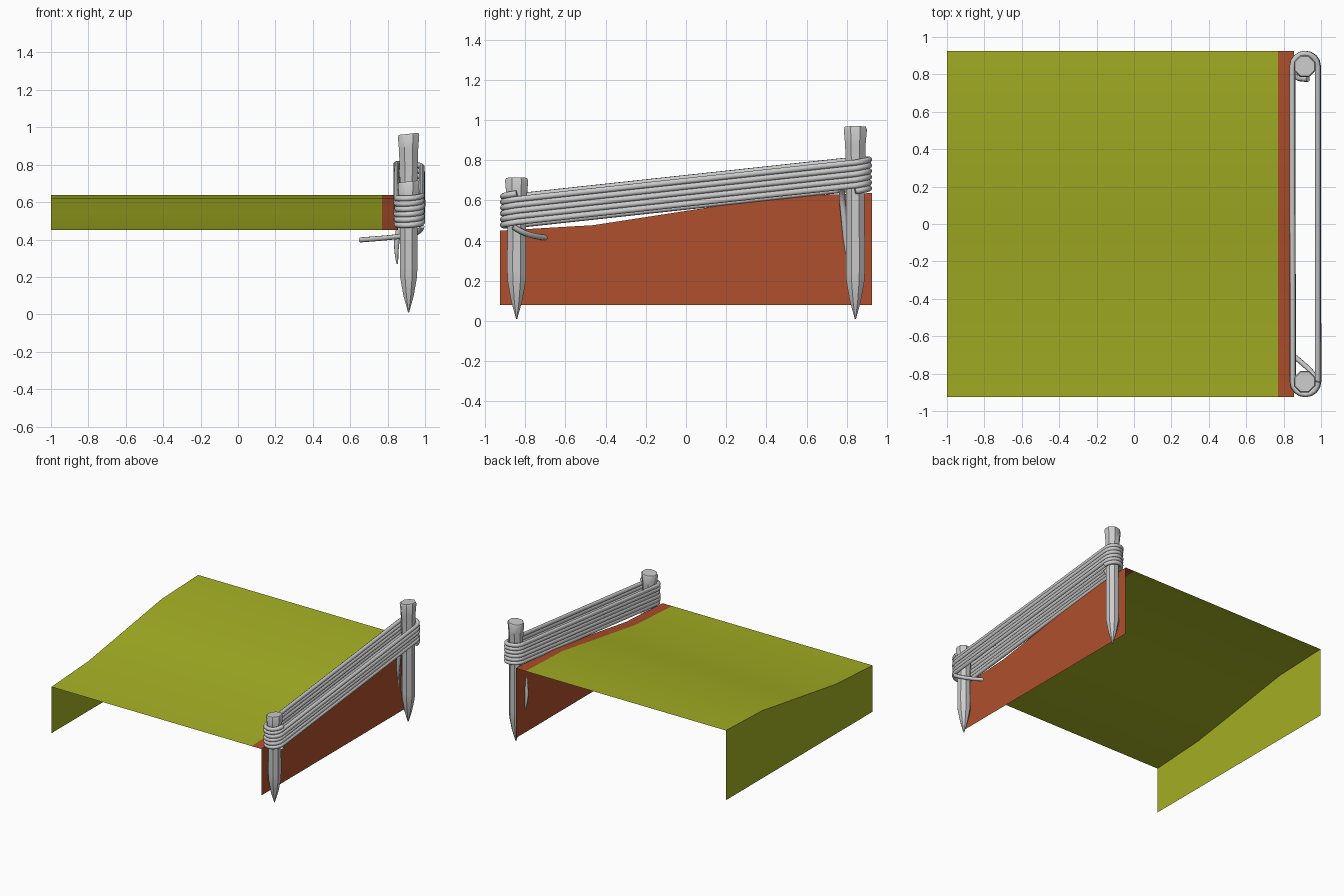
import bpy, bmesh, math
from mathutils import Vector

if "Cube" in bpy.data.objects:
    bpy.data.objects.remove(bpy.data.objects["Cube"])


def material(name, rgb):
    m = bpy.data.materials.new(name)
    m.use_nodes = True
    m.diffuse_color = (*rgb, 1)
    m.node_tree.nodes["Principled BSDF"].inputs["Base Color"].default_value = (*rgb, 1)
    return m


GRASS = material("olive grass", (0.37, 0.43, 0.017))
EARTH = material("red earth", (0.43, 0.08, 0.026))
GREY = material("plain grey", (0.6, 0.6, 0.6))


def finish(obj, angle=40):
    bpy.ops.object.select_all(action="DESELECT")
    obj.select_set(True)
    bpy.context.view_layer.objects.active = obj
    bpy.ops.object.shade_smooth_by_angle(angle=math.radians(angle))


def mesh_object(name, bm, *mats):
    me = bpy.data.meshes.new(name)
    bm.to_mesh(me)
    bm.free()
    for m in mats:
        me.materials.append(m)
    obj = bpy.data.objects.new(name, me)
    bpy.context.collection.objects.link(obj)
    finish(obj)
    return obj


# Ground: an open sheet, sloping up to the back, with a skirt on each side
HALF, EDGE, SEAM, BASE = 0.925, 0.855, 0.77, 0.08
SLOPE = [(0, 0.45), (0.25, 0.477), (0.5, 0.548), (0.75, 0.62), (1, 0.637)]
bm = bmesh.new()
rows = []
for t, z in SLOPE:
    y = -HALF + 2 * HALF * t
    section = [(-1, BASE), (-1, z), (SEAM, z), (EDGE, z), (EDGE, BASE)]
    rows.append([bm.verts.new((x, y, h)) for x, h in section])
for a, b in zip(rows, rows[1:]):
    for i in range(len(a) - 1):
        f = bm.faces.new((a[i], a[i + 1], b[i + 1], b[i]))
        f.material_index = 1 if f.calc_center_median().x > SEAM else 0
mesh_object("ground_sheet", bm, GRASS, EARTH)

# Stakes: pointed below, flared and bevelled on top
POST_X, POST_Y = 0.912, 0.843


def stake(name, y, top, sides=8):
    profile = [(0.003, 0.01), (0.03, 0.1), (0.049, 0.2), (0.051, 0.25),
               (0.05, top * 0.72), (0.055, top - 0.09), (0.062, top - 0.012),
               (0.056, top)]
    bm = bmesh.new()
    rings = []
    for r, z in profile:
        ring = []
        for i in range(sides):
            a = math.tau * (i + 0.5) / sides
            tilt = 0.006 * math.cos(a) if z > top - 0.05 else 0
            ring.append(bm.verts.new((POST_X + r * math.cos(a), y + r * math.sin(a), z + tilt)))
        rings.append(ring)
    for a, b in zip(rings, rings[1:]):
        for i in range(sides):
            j = (i + 1) % sides
            bm.faces.new((a[i], a[j], b[j], b[i]))
    bm.faces.new(rings[-1])
    bm.faces.new(rings[0][::-1])
    mesh_object(name, bm, GREY)


stake("front_stake", -POST_Y, 0.71)
stake("back_stake", POST_Y, 0.965)


# Ropes: round tubes along a path
def rope(name, points, radius=0.0155, kind="POLY", tip=1.0):
    cu = bpy.data.curves.new(name, "CURVE")
    cu.dimensions = "3D"
    cu.bevel_depth = radius
    cu.bevel_resolution = 2
    cu.use_fill_caps = True
    cu.resolution_u = 6
    sp = cu.splines.new(kind)
    sp.points.add(len(points) - 1)
    for p, co in zip(sp.points, points):
        p.co = (*co, 1)
    sp.points[-1].radius = tip
    if kind == "NURBS":
        sp.order_u = 3
        sp.use_endpoint_u = True
    cu.materials.append(GREY)
    obj = bpy.data.objects.new(name, cu)
    bpy.context.collection.objects.link(obj)
    bpy.ops.object.select_all(action="DESELECT")
    obj.select_set(True)
    bpy.context.view_layer.objects.active = obj
    bpy.ops.object.convert(target="MESH")
    finish(bpy.context.object, 60)


# Rope coil: a long loop around both stakes, climbing turn by turn
TURNS, ARC, RING = 6, 8, 0.068
path = []
for turn in range(TURNS):
    for end in (0, 1):
        for k in range(ARC + 1):
            a = math.pi * (end + k / ARC)
            side = 1 if end == 0 else -1
            y = side * POST_Y + RING * math.sin(a)
            x = POST_X + 0.004 + RING * math.cos(a)
            climb = turn + (end + k / ARC) / 2
            rise = 0.455 + 0.2 * (y + HALF) / (2 * HALF)
            wobble = 0.002 * math.sin(turn * 2.3 + end)
            path.append(Vector((x + wobble, y, rise + 0.0285 * climb)))
rope("rope_coil", path)

# Loose rope ends
rope("front_rope_end", [(0.984, -0.86, 0.47), (0.975, -0.81, 0.435),
                        (0.85, -0.7, 0.412), (0.655, -0.55, 0.398)], 0.014, "NURBS")
rope("back_rope_end", [(0.93, 0.775, 0.66), (0.885, 0.775, 0.62), (0.865, 0.79, 0.48),
                       (0.842, 0.80, 0.36), (0.852, 0.81, 0.27)], 0.015, "NURBS", 0.3)
